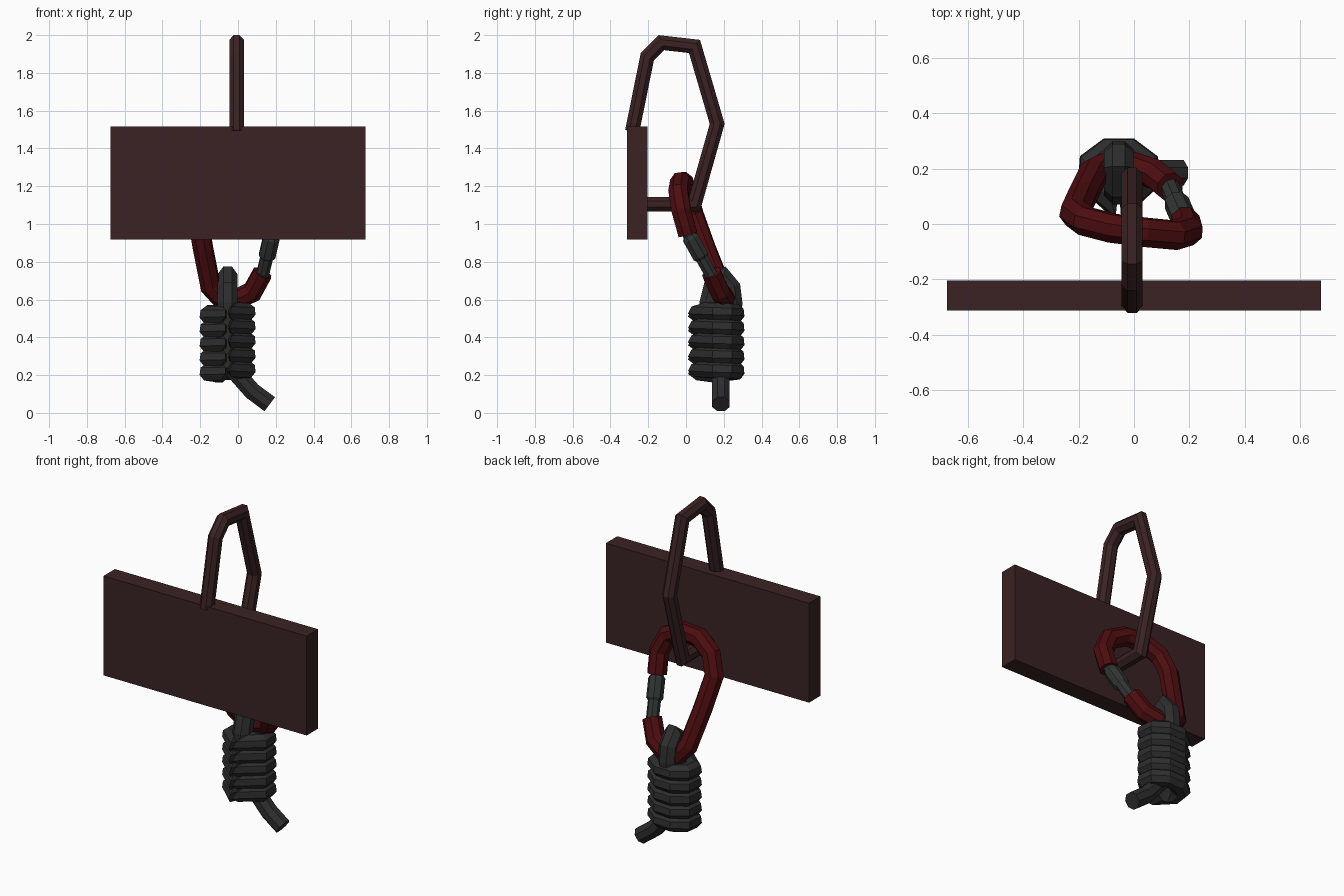
import bpy, bmesh, math
from mathutils import Vector

if "Cube" in bpy.data.objects:
    bpy.data.objects.remove(bpy.data.objects["Cube"])


def material(name, rgb):
    m = bpy.data.materials.new(name)
    m.diffuse_color = (*rgb, 1)
    m.use_nodes = True
    m.node_tree.nodes["Principled BSDF"].inputs["Base Color"].default_value = m.diffuse_color
    return m


BROWN = material("dark brown", (0.043, 0.016, 0.017))
RED = material("dark red", (0.075, 0.004, 0.005))
ROPE = material("charcoal rope", (0.027, 0.027, 0.028))
STEEL = material("dark steel", (0.032, 0.035, 0.035))


def add_tube(bm, path, radius, sides=8, up=(1, 0, 0)):
    """Sweep a polygon along a path with mitred corners and capped ends."""
    pts = [Vector(p) for p in path]
    radii = radius if isinstance(radius, (list, tuple)) else [radius] * len(pts)
    ref = Vector(up)
    rings = []
    for i, p in enumerate(pts):
        a = (p - pts[i - 1]).normalized() if i else None
        b = (pts[i + 1] - p).normalized() if i < len(pts) - 1 else None
        d = a or b
        t = (a + b).normalized() if a and b else d
        ref = (ref - d * ref.dot(d)).normalized()
        side = d.cross(ref)
        ring = []
        for k in range(sides):
            ang = 2 * math.pi * (k + 0.5) / sides
            off = (ref * math.cos(ang) + side * math.sin(ang)) * radii[i]
            off -= d * (off.dot(t) / d.dot(t))      # slide on to the mitre plane
            ring.append(bm.verts.new(p + off))
        rings.append(ring)
    for r0, r1 in zip(rings, rings[1:]):
        for k in range(sides):
            n = (k + 1) % sides
            bm.faces.new((r0[k], r0[n], r1[n], r1[k]))
    bm.faces.new(rings[0][::-1])
    bm.faces.new(rings[-1])


def finish(name, bm, mat):
    bmesh.ops.recalc_face_normals(bm, faces=bm.faces[:])
    me = bpy.data.meshes.new(name)
    bm.to_mesh(me)
    bm.free()
    me.materials.append(mat)
    ob = bpy.data.objects.new(name, me)
    bpy.context.collection.objects.link(ob)
    return ob


def tube(name, path, radius, mat, sides=8, up=(1, 0, 0)):
    bm = bmesh.new()
    add_tube(bm, path, radius, sides, up)
    return finish(name, bm, mat)


# Flat plate
bm = bmesh.new()
bmesh.ops.create_cube(bm, size=1)
for v in bm.verts:
    v.co = (v.co.x * 1.35, v.co.y * 0.108 - 0.258, v.co.z * 0.597 + 1.217)
finish("plate", bm, BROWN)

# Bent bar that loops over the plate and returns to its back
bar = [(-0.285, 1.49), (-0.205, 1.885), (-0.13, 1.96), (0.045, 1.94),
       (0.165, 1.53), (0.045, 1.105), (-0.22, 1.105)]
tube("hanger_bar", [(-0.007, y, z) for y, z in bar], 0.041, BROWN)

# Snap hook body: open ring twisted away from the plate
hook = [(0.185, 0.01, 0.945), (0.195, -0.025, 1.07), (0.145, -0.04, 1.17),
        (0.04, -0.03, 1.222), (-0.08, -0.015, 1.222), (-0.175, 0.01, 1.16),
        (-0.215, 0.04, 1.05), (-0.185, 0.105, 0.87), (-0.145, 0.185, 0.67),
        (-0.09, 0.21, 0.61), (0.0, 0.205, 0.605), (0.075, 0.18, 0.64),
        (0.13, 0.135, 0.74)]
tube("hook_body", hook, 0.055, RED, up=(0, 1, 0))

# Gate with its locking sleeve
top, low = Vector((0.187, 0.0, 0.97)), Vector((0.125, 0.145, 0.71))
tube("hook_gate", [top, low], 0.036, STEEL)
tube("gate_sleeve", [top.lerp(low, f) for f in (0.12, 0.17, 0.53, 0.58)],
     [0.036, 0.047, 0.047, 0.036], STEEL)

# Rope eye through the hook
CX, CY = -0.055, 0.185
eye = [(0.14, 0.24), (0.125, 0.58), (0.145, 0.66), (0.2, 0.702), (0.235, 0.66),
       (0.245, 0.58), (0.22, 0.24)]
tube("rope_eye", [(CX, y, z) for y, z in eye], 0.058, ROPE)

# Five stacked wraps, open at the front where the ends turn inward
bm = bmesh.new()
for i in range(5):
    z = 0.222 + i * 0.076
    path = [(CX - 0.045, CY - 0.035, z - 0.015)]
    for k in range(8):
        a = math.radians(-118 - k * 304 / 7)
        path.append((CX + 0.104 * math.cos(a), CY + 0.082 * math.sin(a),
                     z + 0.02 * (k / 7 - 0.5)))
    path.append((CX + 0.045, CY - 0.035, z + 0.015))
    add_tube(bm, path, 0.05, 8, (0, 0, 1))
finish("rope_wraps", bm, ROPE)

# Free rope end
tail = [(-0.05, 0.26), (0.0, 0.2), (0.075, 0.115), (0.168, 0.046)]
tube("rope_tail", [(x, CY, z) for x, z in tail], 0.05, ROPE, up=(0, 1, 0))
